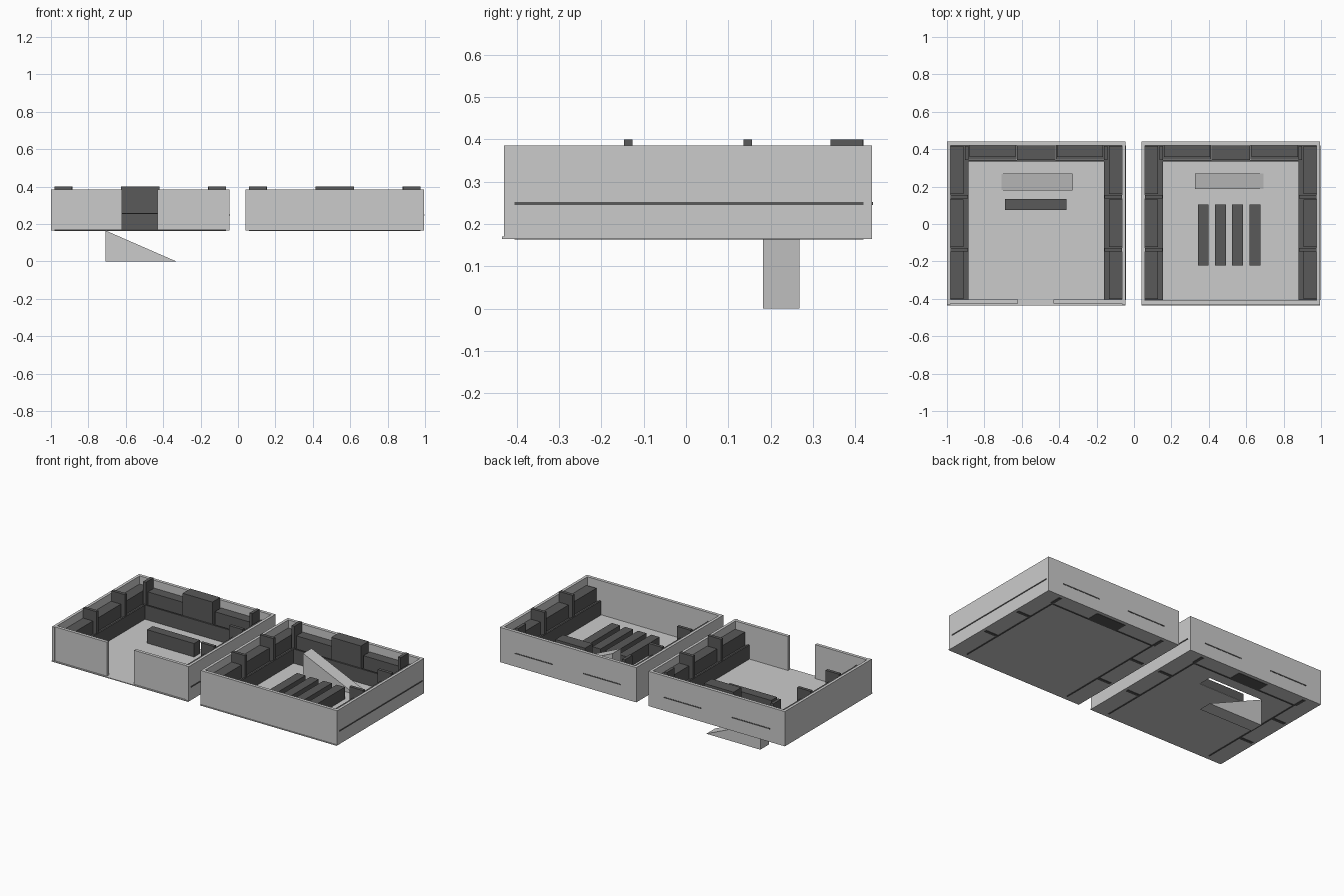
import bpy, bmesh

if "Cube" in bpy.data.objects:
    bpy.data.objects.remove(bpy.data.objects["Cube"])

dark = bpy.data.materials.new("dark_furniture")
dark.diffuse_color = (0.1, 0.1, 0.1, 1)
dark.use_nodes = True
dark.node_tree.nodes["Principled BSDF"].inputs["Base Color"].default_value = dark.diffuse_color

Z0, ZF, ZT = 0.165, 0.17, 0.385      # floor bottom, floor top, wall top
LOW = 0.163                          # furniture pokes just through the floor
BENCH, POST = 0.26, 0.40


def mesh_object(name, verts, faces, mat=None):
    me = bpy.data.meshes.new(name)
    me.from_pydata(verts, [], faces)
    bm = bmesh.new()
    bm.from_mesh(me)
    bmesh.ops.recalc_face_normals(bm, faces=bm.faces)
    bm.to_mesh(me)
    bm.free()
    ob = bpy.data.objects.new(name, me)
    bpy.context.collection.objects.link(ob)
    if mat:
        me.materials.append(mat)
    return ob


def box(name, x0, x1, y0, y1, z0, z1, mat=None):
    v = [(x, y, z) for x in (x0, x1) for y in (y0, y1) for z in (z0, z1)]
    f = [(0, 1, 3, 2), (4, 6, 7, 5), (0, 4, 5, 1), (2, 3, 7, 6), (0, 2, 6, 4), (1, 5, 7, 3)]
    return mesh_object(name, v, f, mat)


def wedge(name, x0, x1, y0, y1, z0, z1):
    # ramp, high at x0 and falling to nothing at x1
    prof = [(x0, z0), (x1, z0), (x0, z1)]
    v = [(x, y, z) for y in (y0, y1) for x, z in prof]
    return mesh_object(name, v, [(0, 1, 2), (3, 5, 4), (0, 3, 4, 1), (1, 4, 5, 2), (2, 5, 3, 0)])


def room(tag, cx):
    W = 0.4775

    def part(name, x0, x1, *r, mat=dark):
        return box(f"{tag}_{name}", cx + x0, cx + x1, *r, mat)

    # back wall
    part("back_wall", -W, W, 0.42, 0.44, Z0, ZT, mat=None)
    for s, side in ((-1, "left"), (1, "right")):
        def mpart(name, a, b, *r, mat=dark):
            lo, hi = sorted((s * a, s * b))
            return part(f"{side}_{name}", lo, hi, *r, mat=mat)

        # side walls
        mpart("wall", W - 0.018, W, -0.43, 0.42, Z0, ZT, mat=None)
        # side bench: front panel, top, boxes and dividers
        mpart("bench_panel", 0.362, 0.372, -0.405, 0.34, LOW, BENCH)
        mpart("bench_top", 0.372, W + 0.003 if s > 0 else W - 0.01, -0.405, 0.42, 0.245, 0.252)
        for y0, y1 in ((-0.40, -0.147), (-0.122, 0.132), (0.16, 0.418)):
            mpart("goods_box", 0.39, 0.459, y0, y1, 0.252, 0.335)
        for y in (-0.137, 0.146):
            mpart("divider", 0.365, 0.459, y - 0.01, y + 0.01, LOW, POST)
        # back bench bay
        mpart("back_bench_top", 0.105, 0.372, 0.345, 0.442, 0.245, 0.252)
        mpart("back_goods_box", 0.11, 0.358, 0.357, 0.42, 0.252, 0.335)
        mpart("corner_divider", 0.362, 0.382, 0.342, 0.418, LOW, POST)
    part("back_bench_panel", -0.372, 0.372, 0.333, 0.343, LOW, BENCH)
    part("centre_cabinet", -0.104, 0.104, 0.342, 0.419, LOW, POST)


LX, RX = -0.5225, 0.5175
room("left_room", LX)
room("right_room", RX)

# left floor, four strips around the stair opening
for i, r in enumerate(((-1, -0.045, -0.435, 0.182), (-1, -0.045, 0.268, 0.44),
                       (-1, -0.708, 0.182, 0.268), (-0.33, -0.045, 0.182, 0.268))):
    box(f"left_floor_{i}", *r, Z0, ZF)
# left front wall with doorway
box("front_wall_left_of_door", -1, -0.62, -0.425, -0.405, Z0, ZT)
box("front_wall_right_of_door", -0.43, -0.045, -0.425, -0.405, Z0, ZT)

# right floor and closed front wall
box("right_floor", 0.04, 0.995, -0.435, 0.44, Z0, ZF)
box("right_front_wall", 0.04, 0.995, -0.43, -0.41, Z0, ZT)

# ramps: one below the left floor, one on the right floor
wedge("lower_ramp", -0.708, -0.33, 0.182, 0.268, 0, Z0)
wedge("upper_ramp", 0.325, 0.703, 0.187, 0.271, Z0, 0.333)

# counter and display tables
box("counter", -0.69, -0.36, 0.075, 0.133, LOW + 0.004, 0.255, dark)
for i in range(4):
    x = 0.341 + i * 0.092
    box(f"display_table_{i}", x, x + 0.058, -0.222, 0.105, LOW + 0.004, 0.245, dark)
